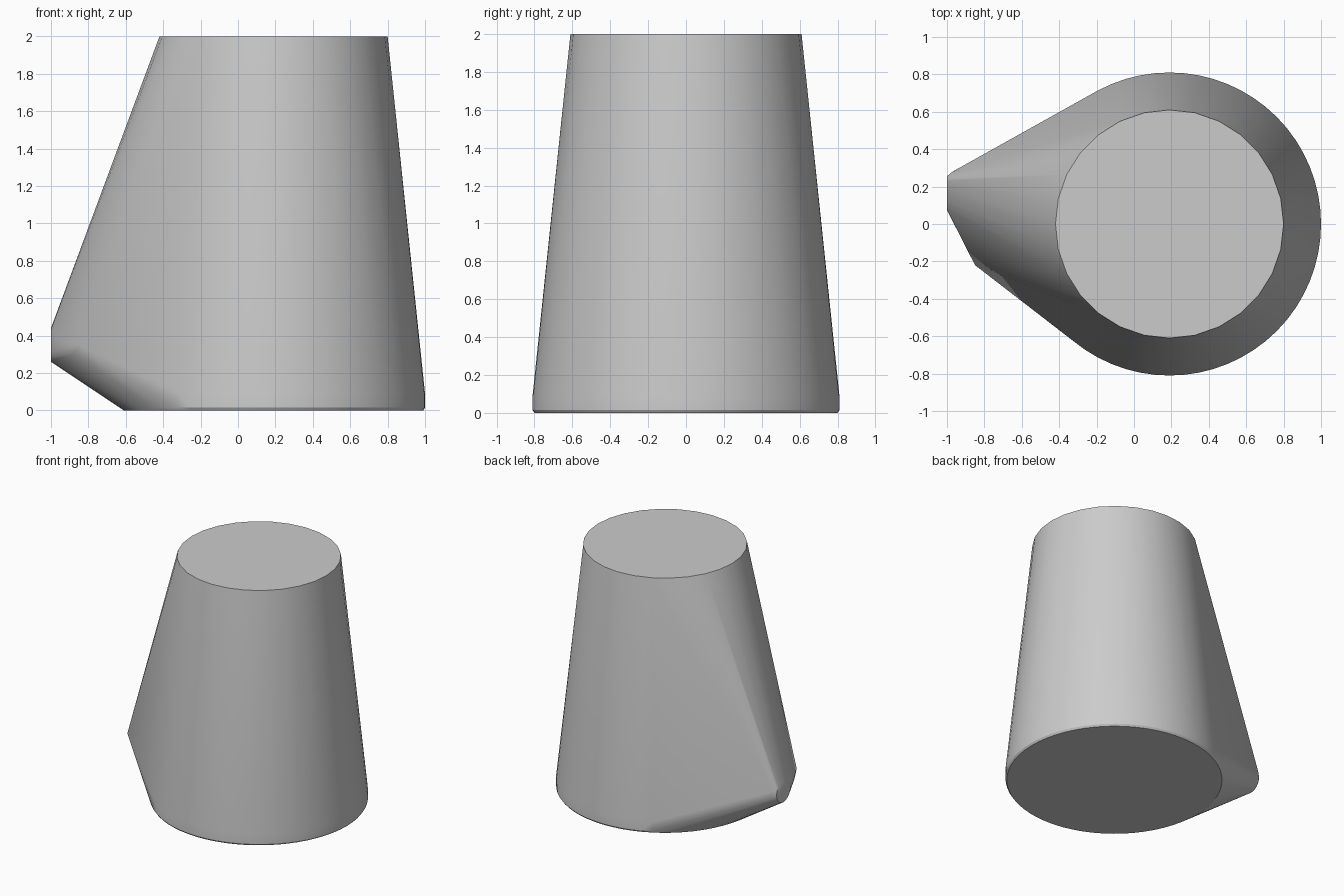
import bpy, bmesh
from math import radians, cos, sin, tau

cube = bpy.data.objects.get("Cube")
if cube:
    bpy.data.objects.remove(cube, do_unlink=True)

grey = bpy.data.materials.new("plain grey")
grey.use_nodes = True
colour = (0.6, 0.6, 0.6, 1)
grey.diffuse_color = colour
grey.node_tree.nodes["Principled BSDF"].inputs["Base Color"].default_value = colour

AXIS_X = 0.19
bm = bmesh.new()


def ring(radius, z, sides):
    """Horizontal circle of points around the cup axis."""
    for i in range(sides):
        a = tau * i / sides
        bm.verts.new((AXIS_X + radius * cos(a), radius * sin(a), z))


# tapered cup body with a small chamfer under the base
ring(0.80, 0.0, 64)
ring(0.81, 0.015, 64)
ring(0.81, 0.09, 64)
ring(0.61, 2.0, 28)

# rounded end of the side spout
for i in range(16):
    a = tau * i / 16
    bm.verts.new((-1.0, 0.165 + 0.09 * cos(a), 0.35 + 0.09 * sin(a)))

# bevelled back edge and pointed front corner of the spout
for point in [(-0.97, 0.28, 0.32), (-0.97, 0.28, 0.38),
              (-0.85, -0.22, 0.35), (-0.88, -0.15, 0.30)]:
    bm.verts.new(point)

# wrap everything in one convex skin
hull = bmesh.ops.convex_hull(bm, input=bm.verts[:])
loose = {v for v in hull["geom_interior"] + hull["geom_unused"]
         if isinstance(v, bmesh.types.BMVert)}
bmesh.ops.delete(bm, geom=list(loose), context='VERTS')
bmesh.ops.dissolve_limit(bm, angle_limit=radians(0.2),
                         verts=bm.verts[:], edges=bm.edges[:])
bmesh.ops.recalc_face_normals(bm, faces=bm.faces[:])

mesh = bpy.data.meshes.new("tapered_cup_shell")
bm.to_mesh(mesh)
bm.free()
mesh.materials.append(grey)
shell = bpy.data.objects.new("tapered_cup_shell", mesh)
bpy.context.collection.objects.link(shell)

# smooth sides with crisp rims
bpy.ops.object.select_all(action='DESELECT')
shell.select_set(True)
bpy.context.view_layer.objects.active = shell
bpy.ops.object.shade_smooth_by_angle(angle=radians(30))
